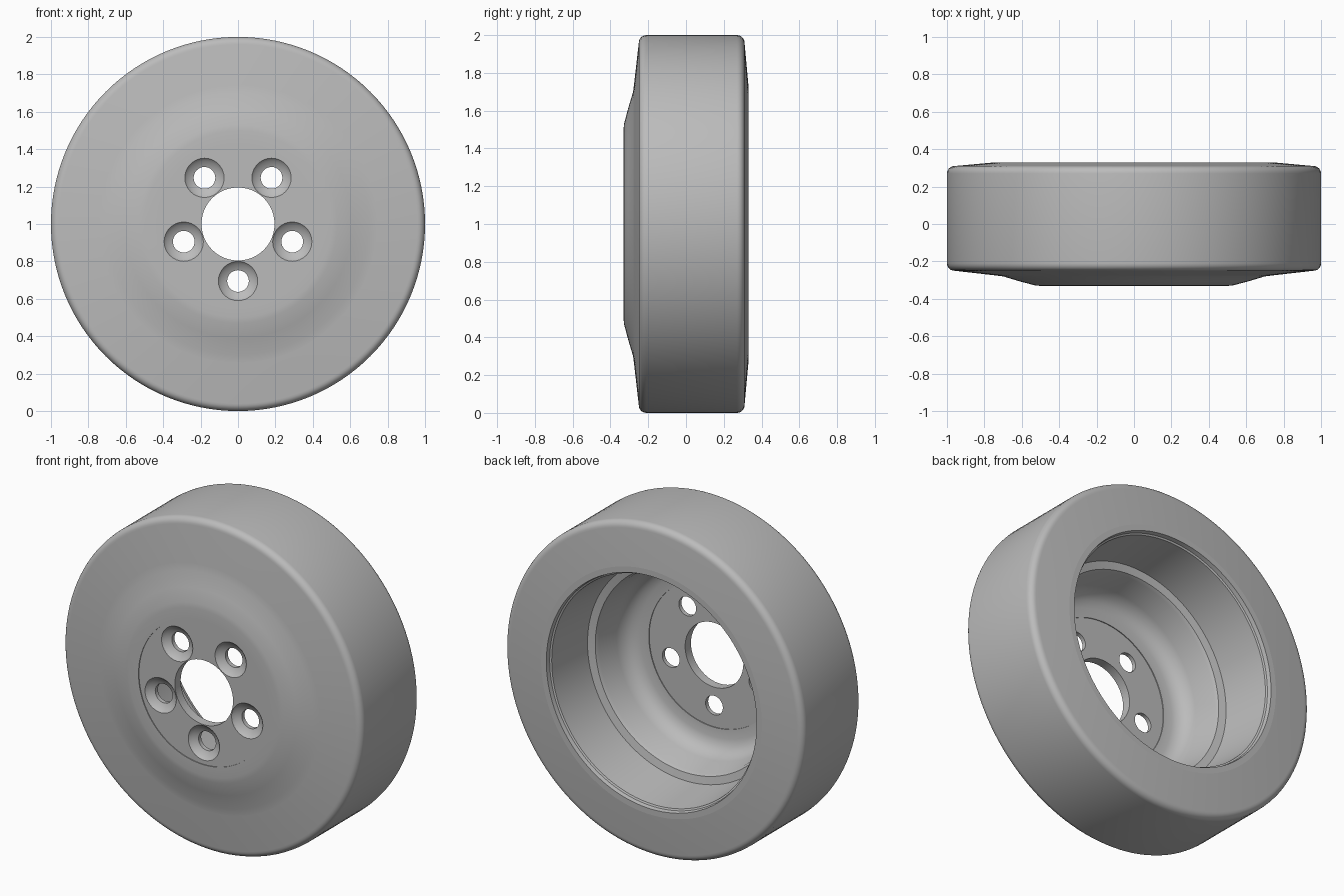
import bpy, bmesh, math
from mathutils import Matrix, Vector

cube = bpy.data.objects.get("Cube")
if cube:
    bpy.data.objects.remove(cube)

CENTRE = Vector((0, 0, 1))

grey = bpy.data.materials.new("plain grey")
grey.use_nodes = True
COLOUR = (0.5, 0.5, 0.5, 1)
grey.diffuse_color = COLOUR
grey.node_tree.nodes["Principled BSDF"].inputs["Base Color"].default_value = COLOUR


def lathe(name, profile, steps=128, centre=CENTRE):
    """Spin a closed (radius, y) profile about a y-parallel axis."""
    bm = bmesh.new()
    verts = [bm.verts.new((r, y, 0)) for r, y in profile]
    edges = [bm.edges.new((a, b)) for a, b in zip(verts, verts[1:] + verts[:1])]
    bmesh.ops.spin(bm, geom=verts + edges, cent=(0, 0, 0), axis=(0, 1, 0),
                   angle=math.tau, steps=steps, use_duplicate=False)
    bmesh.ops.remove_doubles(bm, verts=bm.verts, dist=1e-5)
    bmesh.ops.dissolve_degenerate(bm, edges=bm.edges, dist=1e-6)
    bmesh.ops.recalc_face_normals(bm, faces=bm.faces)
    bmesh.ops.transform(bm, matrix=Matrix.Translation(centre), verts=bm.verts)
    mesh = bpy.data.meshes.new(name)
    bm.to_mesh(mesh)
    bm.free()
    mesh.materials.append(grey)
    obj = bpy.data.objects.new(name, mesh)
    bpy.context.collection.objects.link(obj)
    return obj


def rounded(r, y, size, side):
    """Rounded outer tyre corner; side is -1 for the front, 1 for the back."""
    arc = [(r - size + size * math.cos(a), y + side * size * (math.sin(a) - 1))
           for a in (i * math.pi / 12 for i in range(7))]
    return arc if side > 0 else arc[::-1]


def smooth(obj, angle):
    bpy.ops.object.select_all(action='DESELECT')
    obj.select_set(True)
    bpy.context.view_layer.objects.active = obj
    bpy.ops.object.shade_smooth_by_angle(angle=math.radians(angle))


# Tyre with slightly coned sidewalls
tyre = lathe("tyre", [(0.74, -0.275)] + rounded(1, -0.25, 0.04, -1)
             + rounded(1, 0.31, 0.04, 1) + [(0.74, 0.33)])

# Rim: raised front dish, deep rear barrel with a shelf
rim = lathe("rim", [
    (0.74, -0.275), (0.70, -0.28), (0.61, -0.307), (0.53, -0.328), (0.50, -0.331),
    (0.435, -0.331), (0.435, -0.265), (0.49, -0.262), (0.53, -0.25), (0.565, -0.22),
    (0.585, -0.17), (0.605, -0.03), (0.615, -0.01), (0.66, 0.0), (0.69, 0.30),
    (0.70, 0.305), (0.705, 0.33), (0.74, 0.33)])

# Hub plate with a centre bore
hub = lathe("hub_plate", [(0.195, -0.326), (0.436, -0.326),
                          (0.436, -0.27), (0.195, -0.27)])

# Five countersunk bolt holes
for i in range(5):
    a = math.radians(-90 + 72 * i)
    spot = CENTRE + Vector((math.cos(a), 0, math.sin(a))) * 0.305
    cutter = lathe("bolt_hole_cutter", [(0, -0.36), (0.105, -0.36), (0.105, -0.326),
                                        (0.09, -0.308), (0.058, -0.295),
                                        (0.058, -0.2), (0, -0.2)], 32, spot)
    cut = hub.modifiers.new("bolt hole", 'BOOLEAN')
    cut.operation = 'DIFFERENCE'
    cut.solver = 'EXACT'
    cut.object = cutter
    bpy.context.view_layer.objects.active = hub
    bpy.ops.object.modifier_apply(modifier=cut.name)
    bpy.data.objects.remove(cutter)

for part in (tyre, rim, hub):
    smooth(part, 35)
